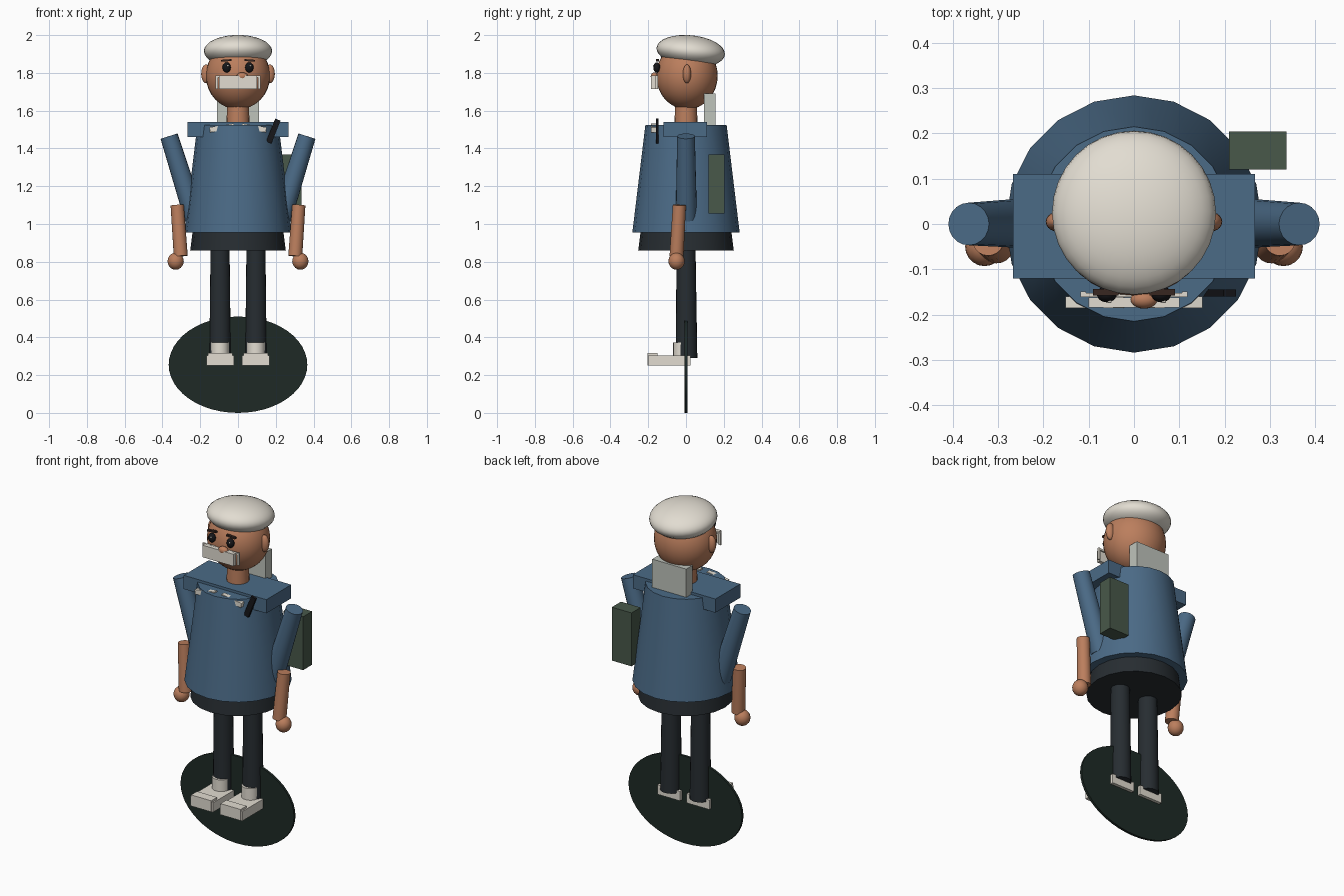
import bpy, math
from mathutils import Vector

if "Cube" in bpy.data.objects:
    bpy.data.objects.remove(bpy.data.objects["Cube"])


def mat(name, r, g, b):
    m = bpy.data.materials.new(name)
    m.diffuse_color = (r, g, b, 1)
    m.use_nodes = True
    m.node_tree.nodes["Principled BSDF"].inputs["Base Color"].default_value = m.diffuse_color
    return m


BLUE = mat("blue_cloth", 0.07, 0.145, 0.24)
SKIN = mat("skin", 0.50, 0.21, 0.11)
DARK = mat("dark_cloth", 0.02, 0.026, 0.031)
CREAM = mat("cream", 0.76, 0.72, 0.64)
GREY = mat("grey_collar", 0.52, 0.55, 0.50)
GREEN = mat("green_bag", 0.065, 0.098, 0.068)
BASE = mat("dark_green", 0.013, 0.023, 0.019)
BLACK = mat("black", 0.008, 0.008, 0.01)
BROWN = mat("brown_hair", 0.04, 0.02, 0.015)


def finish(name, m, smooth=True):
    o = bpy.context.object
    o.name = name
    o.data.materials.append(m)
    if smooth:
        bpy.ops.object.shade_smooth_by_angle(angle=math.radians(35))
    return o


def box(name, lo, hi, m, rot=(0, 0, 0)):
    lo, hi = Vector(lo), Vector(hi)
    bpy.ops.mesh.primitive_cube_add(size=1, location=(lo + hi) / 2, rotation=rot)
    bpy.context.object.scale = hi - lo
    return finish(name, m, False)


def ball(name, c, r, m, rot=(0, 0, 0), seg=32):
    bpy.ops.mesh.primitive_uv_sphere_add(segments=seg, ring_count=seg // 2,
                                         location=c, rotation=rot)
    bpy.context.object.scale = r
    return finish(name, m)


def limb(name, a, b, ra, rb, m, sides=20):
    """Tapered cylinder from point a to point b."""
    a, b = Vector(a), Vector(b)
    d = b - a
    bpy.ops.mesh.primitive_cone_add(vertices=sides, radius1=ra, radius2=rb,
                                    depth=d.length, location=(a + b) / 2)
    o = bpy.context.object
    o.rotation_euler = d.to_track_quat('Z', 'Y').to_euler()
    return finish(name, m)


# upright oval backing disc
disc = limb("base_disc", (0, 0.007, 0.255), (0, -0.007, 0.255), 1, 1, BASE, 48)
disc.rotation_euler = (math.pi / 2, 0, 0)
disc.scale = (0.367, 0.255, 1)

# body
limb("hips", (0, 0, 0.86), (0, 0, 1.0), 0.253, 0.235, DARK)
limb("jacket", (0, 0, 0.955), (0, 0, 1.525), 0.284, 0.215, BLUE)
box("shoulder_yoke", (-0.267, -0.12, 1.46), (0.267, 0.11, 1.54), BLUE)
limb("neck", (0, 0, 1.5), (0, 0, 1.68), 0.062, 0.056, SKIN)
box("back_collar", (-0.11, 0.096, 1.5), (0.11, 0.155, 1.69), GREY)
box("side_bag", (0.21, 0.12, 1.055), (0.337, 0.204, 1.367), GREEN)
box("pen", (0.172, -0.16, 1.427), (0.202, -0.145, 1.557), BLACK,
    (0, math.radians(22), 0))

# paired limbs, shoes and face parts
for s, side in ((-1, "left"), (1, "right")):
    limb(side + "_leg", (s * 0.095, 0.003, 0.29), (s * 0.095, 0, 0.9),
         0.057, 0.05, DARK)
    limb(side + "_sock", (s * 0.095, -0.02, 0.29), (s * 0.095, -0.02, 0.373),
         0.048, 0.048, CREAM)
    x = s * 0.095
    box(side + "_shoe", (x - 0.073, -0.2, 0.25), (x + 0.073, 0.025, 0.305), CREAM)
    box(side + "_toe_cap", (x - 0.065, -0.205, 0.252), (x + 0.065, -0.15, 0.317), CREAM)
    limb(side + "_sleeve", (s * 0.365, 0, 1.465), (s * 0.228, 0.002, 1.03),
         0.047, 0.056, BLUE)
    limb(side + "_forearm", (s * 0.322, -0.035, 1.1), (s * 0.303, -0.05, 0.83),
         0.035, 0.037, SKIN)
    ball(side + "_hand", (s * 0.33, -0.05, 0.803), (0.043, 0.043, 0.045), SKIN, seg=20)
    box(side + "_lapel", (s * 0.085 - 0.065, -0.185, 1.495),
        (s * 0.085 + 0.065, -0.16, 1.522), CREAM, (0, s * math.radians(9), 0))
    ball(side + "_ear", (s * 0.168, 0.005, 1.795), (0.027, 0.022, 0.05), SKIN, seg=20)
    ball(side + "_eye", (s * 0.06, -0.155, 1.829), (0.022, 0.018, 0.027), BLACK, seg=20)
    ball(side + "_eye_glint", (s * 0.06 + 0.006, -0.171, 1.838),
         (0.005, 0.004, 0.005), CREAM, seg=12)
    box(side + "_eyebrow", (s * 0.062 - 0.028, -0.158, 1.861),
        (s * 0.062 + 0.028, -0.143, 1.871), BROWN, (0, s * math.radians(4), 0))
    box(side + "_moustache_end", (s * 0.112 - 0.006, -0.161, 1.715),
        (s * 0.112 + 0.006, -0.149, 1.785), CREAM)

# head, cap and front plate
ball("head", (0, 0.005, 1.785), (0.17, 0.163, 0.178), SKIN)
ball("cap", (0, 0.025, 1.915), (0.181, 0.182, 0.084), CREAM, (math.radians(-6), 0, 0))
ball("nose", (0.022, -0.167, 1.782), (0.03, 0.02, 0.021), SKIN, seg=20)
box("moustache", (-0.1, -0.184, 1.715), (0.1, -0.162, 1.785), CREAM)
box("moustache_bar", (-0.112, -0.161, 1.775), (0.112, -0.152, 1.785), CREAM)
